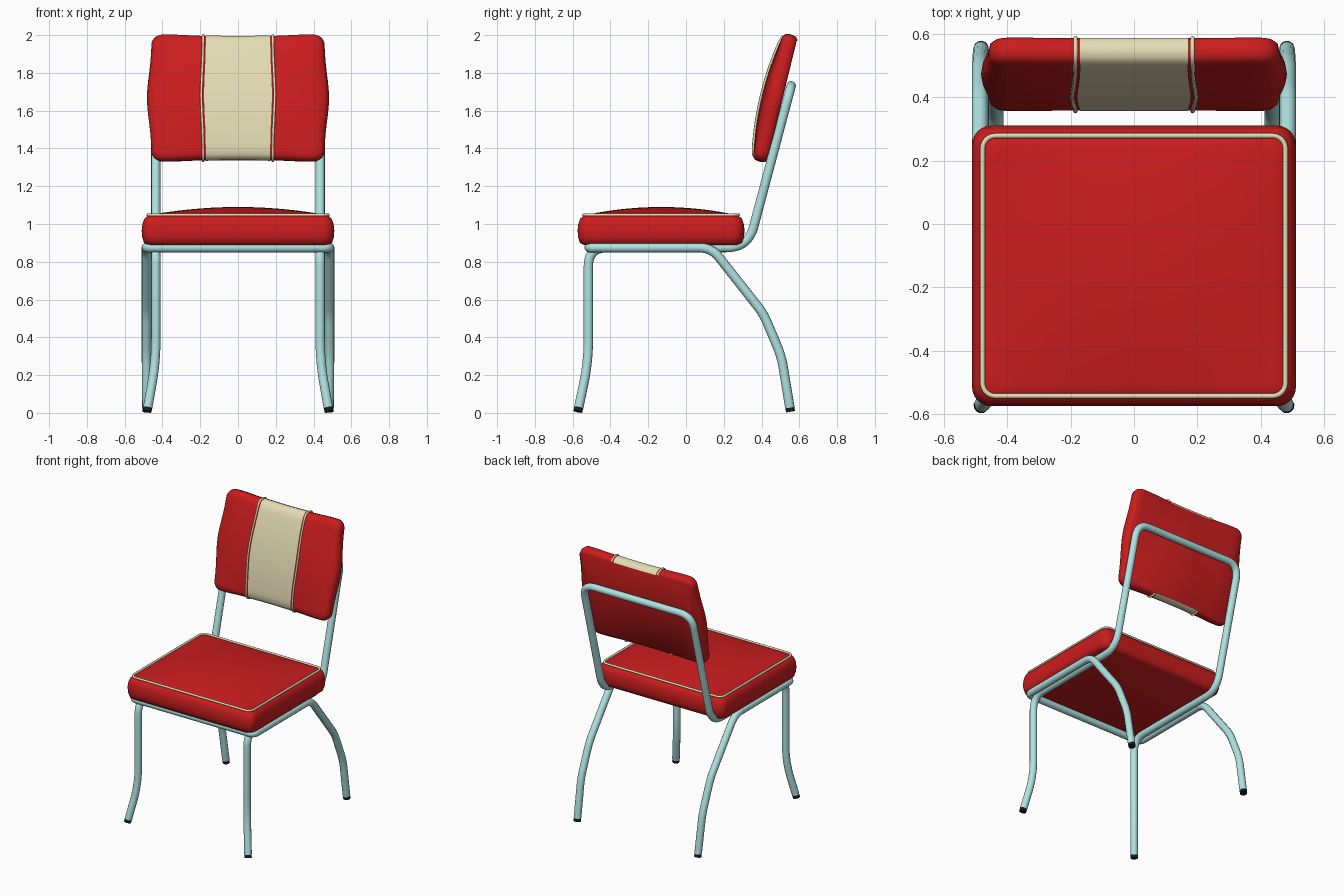
import bpy, bmesh, math
from mathutils import Vector

if "Cube" in bpy.data.objects:
    bpy.data.objects.remove(bpy.data.objects["Cube"])


def material(name, rgb):
    m = bpy.data.materials.new(name)
    m.diffuse_color = (*rgb, 1)
    m.use_nodes = True
    m.node_tree.nodes["Principled BSDF"].inputs["Base Color"].default_value = m.diffuse_color
    return m


RED = material("red_vinyl", (0.60, 0.012, 0.013))
CREAM = material("cream_vinyl", (0.78, 0.72, 0.47))
STEEL = material("pale_steel", (0.43, 0.77, 0.76))
BLACK = material("black_rubber", (0.01, 0.01, 0.01))


def add(name, mesh, mat, angle=50):
    ob = bpy.data.objects.new(name, mesh)
    bpy.context.collection.objects.link(ob)
    mesh.materials.clear()
    mesh.materials.append(mat)
    bpy.ops.object.select_all(action='DESELECT')
    ob.select_set(True)
    bpy.context.view_layer.objects.active = ob
    bpy.ops.object.shade_smooth_by_angle(angle=math.radians(angle))
    return ob


def fillet(points):
    """Points (x, y, z[, radius]) -> path with rounded bends."""
    out = [Vector(points[0][:3])]
    for a, b, c in zip(points, points[1:], points[2:]):
        p = Vector(b[:3])
        u = (Vector(a[:3]) - p).normalized()
        v = (Vector(c[:3]) - p).normalized()
        t = b[3] * math.tan((math.pi - u.angle(v)) / 2)
        s, e = p + u * t, p + v * t
        n = 10
        for i in range(n + 1):
            k = i / n
            out.append(s * (1 - k) ** 2 + p * (2 * k * (1 - k)) * 1.0 + e * k * k)
    out.append(Vector(points[-1][:3]))
    return out


def tube(name, path, r, mat, closed=False, sides=4):
    cu = bpy.data.curves.new(name, 'CURVE')
    cu.dimensions = '3D'
    cu.bevel_depth, cu.bevel_resolution, cu.use_fill_caps = r, sides, not closed
    sp = cu.splines.new('POLY')
    sp.points.add(len(path) - 1)
    for q, p in zip(sp.points, path):
        q.co = (*p, 1)
    sp.use_cyclic_u = closed
    tmp = bpy.data.objects.new(name + "_path", cu)
    bpy.context.collection.objects.link(tmp)
    bpy.context.view_layer.update()
    dg = bpy.context.evaluated_depsgraph_get()
    mesh = bpy.data.meshes.new_from_object(tmp.evaluated_get(dg))
    bpy.data.objects.remove(tmp)
    return add(name, mesh, mat)


def outline(w, d, r, n=6, side=12):
    """Rounded rectangle with subdivided sides."""
    corners = []
    for k, (sx, sy) in enumerate([(1, 1), (-1, 1), (-1, -1), (1, -1)]):
        corners.append([((w - r) * sx + r * math.cos(a), (d - r) * sy + r * math.sin(a))
                        for a in [(k + i / n) * math.pi / 2 for i in range(n + 1)]])
    pts = []
    for k in range(4):
        pts += corners[k]
        (ax, ay), (bx, by) = corners[k][-1], corners[(k + 1) % 4][0]
        pts += [(ax + (bx - ax) * i / side, ay + (by - ay) * i / side) for i in range(1, side)]
    return pts


def cushion(name, w, d, r, layers, dome, place):
    """Stack of inset outlines, closed by a domed top."""
    bm = bmesh.new()
    rings = [[(x, y, h) for x, y in outline(w - i, d - i, max(r - i * 0.5, 0.015))]
             for i, h in layers]
    last = rings[-1]
    for k in range(1, 12):
        s = 1 - k / 12
        rings.append([(x * s, y * s, h + dome(x * s, y * s)) for x, y, h in last])
    vs = [[bm.verts.new(place(*p)) for p in ring] for ring in rings]
    n = len(last)
    for a, b in zip(vs, vs[1:]):
        for i in range(n):
            j = (i + 1) % n
            bm.faces.new((a[i], a[j], b[j], b[i]))
    bm.faces.new(vs[-1])
    bm.faces.new(vs[0][::-1])
    bmesh.ops.recalc_face_normals(bm, faces=bm.faces)
    mesh = bpy.data.meshes.new(name)
    bm.to_mesh(mesh)
    bm.free()
    add(name, mesh, RED)


# Seat cushion with crowned top
SY = -0.132
cushion("seat", 0.51, 0.442, 0.06,
        [(0.035, 0.888), (0.012, 0.90), (0.003, 0.93), (0, 0.965), (0.004, 1.0),
         (0.014, 1.028), (0.034, 1.046)],
        lambda x, y: 0.044 * (1 - (x / 0.476) ** 2) * (1 - (y / 0.408) ** 2),
        lambda x, y, z: (x, y + SY, z))
tube("seat_piping", [(x, y + SY, 1.048) for x, y in outline(0.477, 0.41, 0.04)],
     0.008, CREAM, closed=True, sides=2)

# Backrest cushion, leaning back, bulging towards the front
W, H = 0.457, 0.345
TILT = math.radians(13.7)
BACK = [(0.02, 0), (0.005, 0.012), (0, 0.04), (0.005, 0.064), (0.022, 0.08)]


def back_place(x, v, w):
    x *= 1 + 0.055 * math.exp(-(v / 0.17) ** 2)
    v *= 1 - 0.03 * max(0, 1 - (x / 0.34) ** 2)
    return (x, 0.51 + v * math.sin(TILT) - w * math.cos(TILT),
            1.6575 + v * math.cos(TILT) + w * math.sin(TILT))


def back_dome(x, v):
    return 0.03 * (1 - (v / (H - 0.022)) ** 2) * (1 - (x / W) ** 4)


cushion("backrest", W, H, 0.055, BACK, back_dome, back_place)

# Cream centre panel and its piping follow the backrest section
low = [(-(H - i) - 0.003, h) for i, h in BACK]
face = [(H - 0.022) * (k / 10) for k in range(-9, 10)]
section = low + [(v, 0.084 + back_dome(0, v)) for v in face] + [(-v, h) for v, h in low[::-1]]
bm = bmesh.new()
xs = [-0.17 + 0.34 * i / 8 for i in range(9)]
cols = [[bm.verts.new(back_place(x, v, w)) for v, w in section] for x in xs]
for a, b in zip(cols, cols[1:]):
    for i in range(len(section) - 1):
        bm.faces.new((a[i], b[i], b[i + 1], a[i + 1]))
me = bpy.data.meshes.new("backrest_panel")
bm.to_mesh(me)
bm.free()
add("backrest_panel", me, CREAM)
for side, x in (("left", -0.184), ("right", 0.184)):
    tube("backrest_piping_" + side, [back_place(x, v, w) for v, w in section], 0.007, CREAM, sides=2)


# Tubular frames: half paths mirrored across x
def mirrored(half):
    return half + [(-p[0], *p[1:]) for p in half[::-1]]


R = 0.025
front_half = [(0.478, -0.568, 0.028), (0.435, -0.517, 0.27, 0.9), (0.435, -0.517, 0.875, 0.1),
              (0.435, 0.329, 0.875, 0.15), (0.435, 0.557, 1.732, 0.1)]
rear_half = [(0.482, 0.55, 0.028), (0.485, 0.505, 0.30, 0.5), (0.485, 0.41, 0.525, 0.4),
             (0.485, 0.135, 0.875, 0.14), (0.485, -0.513, 0.875, 0.04)]
tube("front_leg_and_back_frame", fillet(mirrored(front_half)), R, STEEL)
tube("rear_leg_and_seat_frame", fillet(mirrored(rear_half)), R, STEEL)

# Rubber feet continuing each leg to the floor
for name, half in (("front", front_half), ("rear", rear_half)):
    p, q = Vector(half[0][:3]), Vector(half[1][:3])
    d = (p - q).normalized()
    for side, s in (("right", 1), ("left", -1)):
        ends = [p - d * 0.004, p + d * 0.022]
        tube(f"{name}_foot_{side}", [(e.x * s, e.y, e.z) for e in ends], R * 0.96, BLACK)
